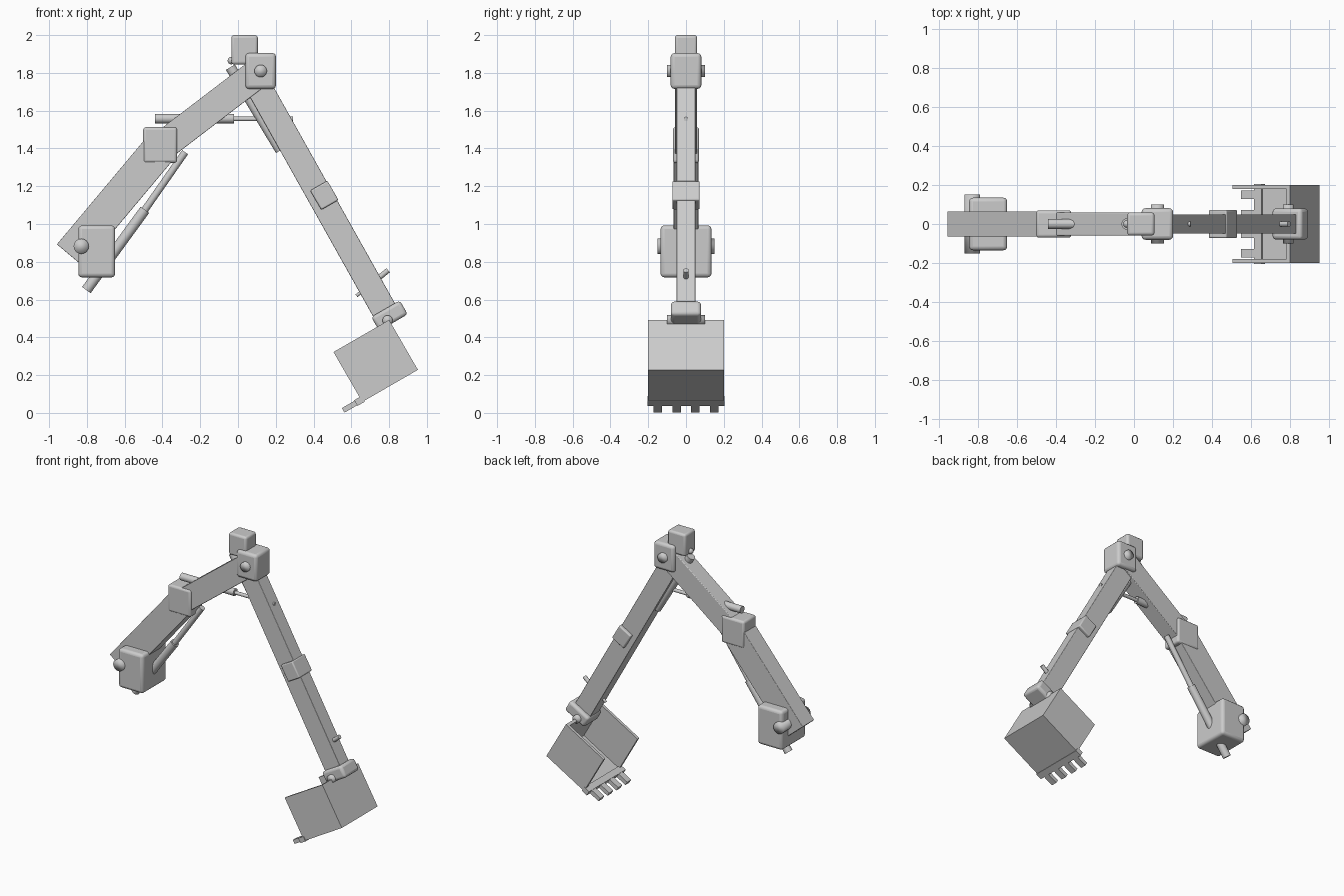
import bpy
from math import radians, hypot, cos, sin
from mathutils import Vector, Matrix

cube = bpy.data.objects.get("Cube")
if cube:
    bpy.data.objects.remove(cube)

GREY = (0.6, 0.6, 0.6, 1)
grey = bpy.data.materials.new("grey")
grey.use_nodes = True
grey.diffuse_color = GREY
grey.node_tree.nodes["Principled BSDF"].inputs["Base Color"].default_value = GREY


def finish(name, smooth=None):
    obj = bpy.context.object
    obj.name = name
    obj.data.materials.append(grey)
    if smooth:
        bpy.ops.object.shade_smooth_by_angle(angle=radians(smooth))
    return obj


def box(name, x, z, size, tilt=0, bevel=0.0, y=0):
    """Box of (length, depth, height); tilt raises its +x end, in degrees."""
    bpy.ops.mesh.primitive_cube_add(size=1)
    obj = bpy.context.object
    obj.data.transform(Matrix.Diagonal((*size, 1)))
    obj.location = (x, y, z)
    obj.rotation_euler.y = -radians(tilt)
    if bevel:
        mod = obj.modifiers.new("rounded_edges", "BEVEL")
        mod.width = bevel
        mod.segments = 3
    return finish(name, 40 if bevel else None)


def beam(name, a, b, depth, height, bevel=0.004):
    """Straight box beam along the line from a to b in the xz plane."""
    d = Vector(b) - Vector(a)
    mid = (Vector(a) + Vector(b)) / 2
    tilt = -d.angle_signed(Vector((1, 0))) if d.y < 0 else d.angle(Vector((1, 0)))
    obj = box(name, mid.x, mid.y, (d.length, depth, height), 0, bevel)
    obj.rotation_euler.y = -abs(tilt) if d.y > 0 else abs(tilt)
    return obj


def rod(name, a, b, r):
    """Round rod between two points in the xz plane."""
    p, q = Vector((a[0], 0, a[1])), Vector((b[0], 0, b[1]))
    bpy.ops.mesh.primitive_cylinder_add(vertices=24, radius=r, depth=(q - p).length,
                                        location=(p + q) / 2)
    bpy.context.object.rotation_euler = (q - p).to_track_quat("Z", "Y").to_euler()
    return finish(name, 40)


def pin(name, x, z, r, half):
    """Cross pin along y, softly shaded over its ends."""
    bpy.ops.mesh.primitive_cylinder_add(vertices=24, radius=r, depth=2 * half,
                                        location=(x, 0, z), rotation=(radians(90), 0, 0))
    return finish(name, 100)


# Base mount and main boom
box("base_mount", -0.748, 0.855, (0.195, 0.27, 0.275), bevel=0.02)
pin("base_pin", -0.83, 0.882, 0.04, 0.152)
beam("lower_boom", (-0.888, 0.833), (-0.40, 1.415), 0.13, 0.185)
box("boom_knee", -0.412, 1.418, (0.18, 0.14, 0.19), bevel=0.015)
beam("upper_boom", (-0.41, 1.405), (0.12, 1.81), 0.118, 0.156)

# Boom head
box("head_block", 0.12, 1.81, (0.162, 0.162, 0.19), bevel=0.02)
pin("head_pin", 0.12, 1.81, 0.033, 0.1)
box("head_cap", 0.035, 1.922, (0.14, 0.118, 0.156), bevel=0.015)

# Hydraulic cylinders
rod("lift_barrel", (-0.803, 0.65), (-0.493, 1.075), 0.028)
rod("lift_rod", (-0.493, 1.075), (-0.28, 1.38), 0.019)
rod("stick_barrel", (-0.44, 1.558), (-0.02, 1.558), 0.025)
rod("stick_rod", (-0.02, 1.556), (0.29, 1.556), 0.012)
rod("head_barrel", (-0.04, 1.83), (0.225, 1.39), 0.028)
bpy.ops.mesh.primitive_uv_sphere_add(segments=16, ring_count=8, radius=0.02,
                                     location=(-0.035, 0, 1.865))
finish("head_barrel_joint", 60)

# Stick with its clamp
beam("stick", (0.075, 1.79), (0.80, 0.497), 0.1, 0.135)
box("stick_clamp", 0.457, 1.152, (0.105, 0.145, 0.118), 30, 0.008)
rod("bucket_barrel", (0.70, 0.678), (0.795, 0.755), 0.014)
rod("bucket_rod", (0.627, 0.62), (0.70, 0.678), 0.009)

# Bucket, laid out in its own tilted frame from its centre
TILT, LENGTH, HEIGHT, WALL = 30, 0.34, 0.305, 0.02
CX, CZ = 0.729, 0.275


def bucket_box(name, u, v, size, y=0, bevel=0):
    c, s = cos(radians(TILT)), sin(radians(TILT))
    return box(name, CX + u * c - v * s, CZ + u * s + v * c, size, TILT, bevel, y)


for side, label in ((1, "left"), (-1, "right")):
    bucket_box("bucket_side_" + label, 0, 0, (LENGTH, WALL, HEIGHT), side * 0.19)
bucket_box("bucket_floor", 0, WALL / 2 - HEIGHT / 2, (LENGTH, 0.39, WALL))
bucket_box("bucket_back", LENGTH / 2 - WALL / 2, 0, (WALL, 0.39, HEIGHT))
bucket_box("bucket_lip", -LENGTH / 2 - 0.01, 0.012 - HEIGHT / 2, (0.045, 0.41, 0.035))
for i in range(4):
    bucket_box("bucket_tooth_%d" % (i + 1), -LENGTH / 2 - 0.06, 0.012 - HEIGHT / 2,
               (0.1, 0.045, 0.028), -0.15 + 0.1 * i)

# Hinge between stick and bucket
box("bucket_link", 0.802, 0.515, (0.175, 0.16, 0.085), TILT, 0.018)
pin("bucket_pin", 0.792, 0.49, 0.027, 0.1)
